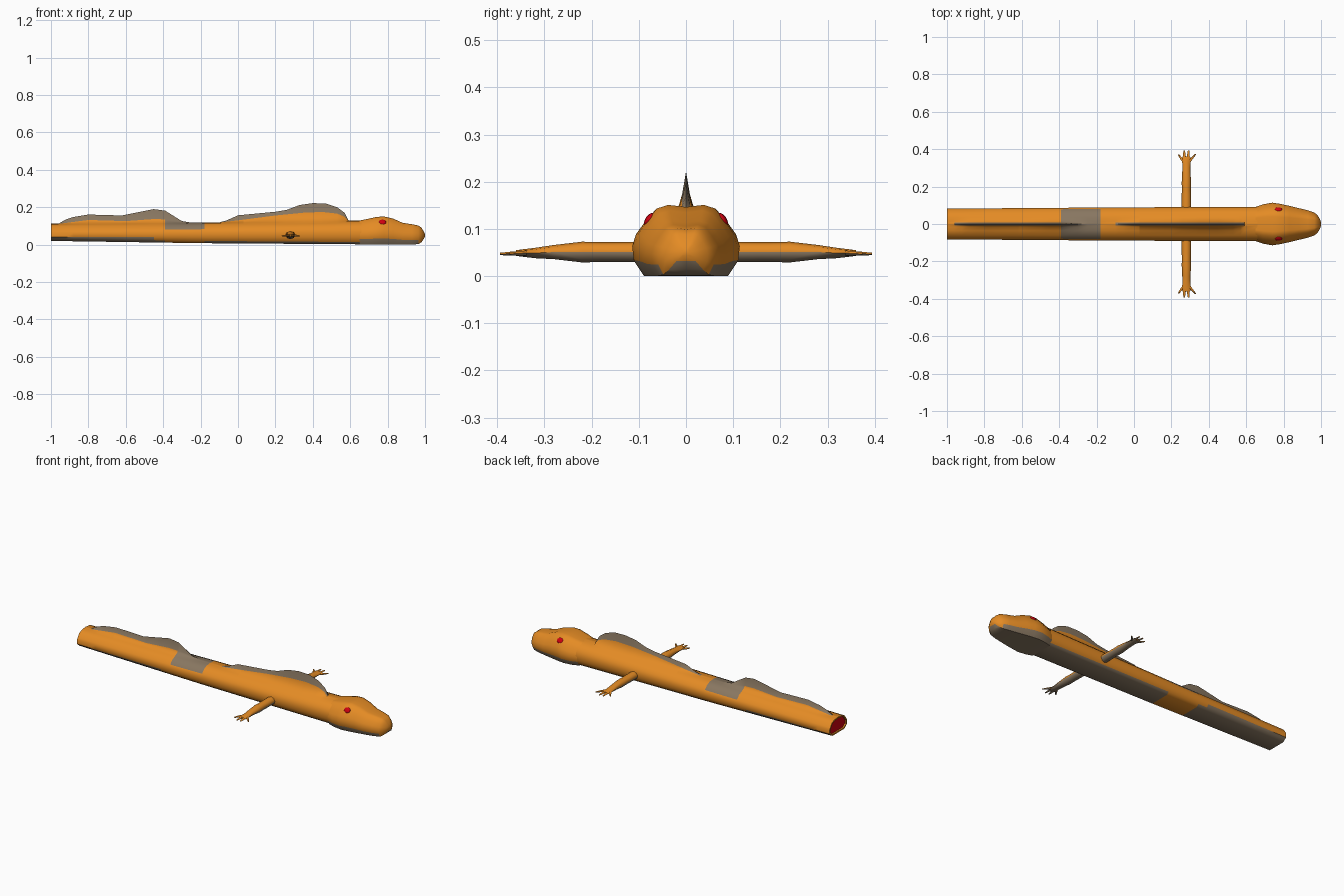
import bpy, bmesh, math

if "Cube" in bpy.data.objects:
    bpy.data.objects.remove(bpy.data.objects["Cube"])


def material(name, rgb):
    m = bpy.data.materials.new(name)
    m.diffuse_color = (*rgb, 1)
    m.use_nodes = True
    m.node_tree.nodes["Principled BSDF"].inputs["Base Color"].default_value = m.diffuse_color
    return m


ORANGE = material("orange skin", (0.78, 0.26, 0.018))
BROWN = material("grey brown", (0.25, 0.185, 0.12))
RED = material("red", (0.62, 0.0, 0.005))
MATS = [ORANGE, BROWN, RED]


def lerp(table, x):
    """Piecewise linear lookup in a list of (x, value)."""
    if x <= table[0][0]:
        return table[0][1]
    for (a, u), (b, v) in zip(table, table[1:]):
        if x <= b:
            return u + (v - u) * (x - a) / (b - a)
    return table[-1][1]


def finish(name, bm, angle=40):
    me = bpy.data.meshes.new(name)
    bm.to_mesh(me)
    bm.free()
    for m in MATS:
        me.materials.append(m)
    ob = bpy.data.objects.new(name, me)
    bpy.context.collection.objects.link(ob)
    bpy.ops.object.select_all(action='DESELECT')
    ob.select_set(True)
    bpy.context.view_layer.objects.active = ob
    bpy.ops.object.shade_smooth_by_angle(angle=math.radians(angle))
    return ob


def loft(bm, rings, cap_start=False, cap_end=False):
    """Skin closed rings; returns the start cap and the strips by ring index."""
    vs = [[bm.verts.new(p) for p in r] for r in rings]
    n = len(vs[0])
    strips = {}
    for a, b in zip(vs, vs[1:]):
        for i in range(n):
            j = (i + 1) % n
            strips[bm.faces.new((a[i], a[j], b[j], b[i]))] = i
    cap = bm.faces.new(vs[0]) if cap_start else None
    if cap_end:
        bm.faces.new(vs[-1])
    bmesh.ops.recalc_face_normals(bm, faces=bm.faces[:])
    bm.normal_update()
    return cap, strips


def mirrored(x, half):
    """Full ring from a half section running top centre to bottom centre."""
    return [(x, y, z) for y, z in half] + [(x, -y, z) for y, z in half[-2:0:-1]]


def paint_below(bm, limit):
    for f in bm.faces:
        if f.normal.z < limit:
            f.material_index = 1


# Body profiles: crest top, upper edge of the skin, back height, belly, half width
CREST = [(-.96, .112), (-.92, .135), (-.88, .148), (-.8, .161), (-.62, .156),
         (-.5, .18), (-.45, .19), (-.39, .182), (-.3, .126), (-.25, .118),
         (-.1, .119), (-.06, .13), (0, .157), (.2, .176), (.26, .186), (.33, .212),
         (.4, .222), (.47, .22), (.53, .2), (.57, .17), (.59, .13), (.66, .13)]
SKIN = [(-.96, .111), (-.8, .132), (-.6, .126), (-.45, .137), (-.38, .135),
        (-.3, .12), (-.25, .117), (-.1, .118), (0, .13), (.2, .156), (.35, .171),
        (.45, .175), (.53, .166), (.57, .15), (.59, .128), (.66, .13)]
BACK = [(-1, .11), (-.3, .115), (.2, .122), (.66, .129)]
BELLY = [(-1, .02), (-.2, .008), (.66, .002)]
WIDTH = [(-1, .082), (-.2, .088), (.2, .09), (.66, .092)]


def body_ring(x):
    t, b, w = lerp(BACK, x), lerp(BELLY, x), lerp(WIDTH, x)
    e = max(lerp(SKIN, x), t)
    c = max(lerp(CREST, x), e + .0005)
    half = [(0, c), (.008, e), (.015, t + .5 * (e - t) - .0005),
            (.036, t - .002), (.06, t - .013), (w * .91, t - .034),
            (w, .066), (w * .98, .04), (w * .87, b + .012), (w * .68, b), (0, b)]
    return mirrored(x, half)


# Body segments, with belly and crest in grey brown
breaks = [-1, -.8, -.61, -.39, -.18, .03, .45, .66]
stations = sorted(set([x for x, _ in CREST + SKIN] + breaks))
for k, (x0, x1) in enumerate(zip(breaks, breaks[1:])):
    bm = bmesh.new()
    xs = [x for x in stations if x0 <= x <= x1]
    cap, strips = loft(bm, [body_ring(x) for x in xs], cap_start=(k == 0))
    paint_below(bm, -.5)
    for f, i in strips.items():
        x = f.calc_center_median().x
        if i in (0, 19) and lerp(CREST, x) - lerp(SKIN, x) > .004:
            f.material_index = 1
    if cap:  # red recessed cut at the tail end
        bmesh.ops.inset_individual(bm, faces=[cap], thickness=.008)
        bmesh.ops.inset_individual(bm, faces=[cap], thickness=.001, depth=-.008)
        cap.material_index = 2
    finish(f"body_segment_{k + 1}", bm)

# Head: x, half width, top, bottom
bm = bmesh.new()
SECTION = [(0, .97), (.35, 1), (.57, .95), (.77, .77), (.93, .6), (1, .43),
           (.97, .22), (.78, 0), (0, 0)]
HEAD = [(.65, .091, .129, .002), (.69, .105, .137, 0), (.74, .114, .148, 0),
        (.78, .108, .151, 0), (.83, .097, .139, 0), (.88, .085, .117, 0),
        (.93, .073, .109, .001), (.965, .061, .102, .003), (.982, .046, .09, .014),
        (.994, .026, .068, .032), (1, .008, .057, .044)]
loft(bm, [mirrored(x, [(u * w, b + v * (t - b)) for u, v in SECTION])
          for x, w, t, b in HEAD], cap_end=True)
paint_below(bm, -.45)
finish("head", bm)


def tube(bm, path, sides=8):
    """Elliptical limb along y; path rows are x, y, z, x radius, z radius."""
    rings = []
    for x, y, z, rx, rz in path:
        angs = [2 * math.pi * i / sides for i in range(sides)]
        rings.append([(x + rx * math.cos(a), y, z + rz * math.sin(a)) for a in angs])
    loft(bm, rings, True, True)


ARM = [(.07, .026, .022), (.16, .025, .021), (.18, .024, .021), (.22, .025, .022),
       (.28, .022, .015), (.32, .021, .011), (.345, .026, .008), (.36, .02, .006)]
FINGERS = [(-.018, -.043, .372), (-.009, -.012, .394), (.009, .012, .394),
           (.018, .049, .374)]

for s, side in ((1, "left"), (-1, "right")):
    # Arm and splayed fingers
    bm = bmesh.new()
    tube(bm, [(.28, s * y, .051 if y < .3 else .049, rx, rz) for y, rx, rz in ARM])
    for x0, x1, y1 in FINGERS:
        tube(bm, [(.28 + x0, s * .338, .049, .009, .006),
                  (.28 + (x0 + x1) / 2, s * (.338 + y1) / 2, .048, .007, .005),
                  (.28 + x1, s * y1, .047, .004, .003)], 6)
    paint_below(bm, -.1)
    finish(f"{side}_arm", bm, 60)

    # Eye
    bm = bmesh.new()
    bmesh.ops.create_uvsphere(bm, u_segments=12, v_segments=8, radius=1)
    for f in bm.faces:
        f.material_index = 2
    eye = finish(f"{side}_eye", bm)
    eye.scale = (.02, .008, .016)
    eye.rotation_euler = (s * math.radians(35), 0, 0)
    eye.location = (.772, s * .078, .12)
